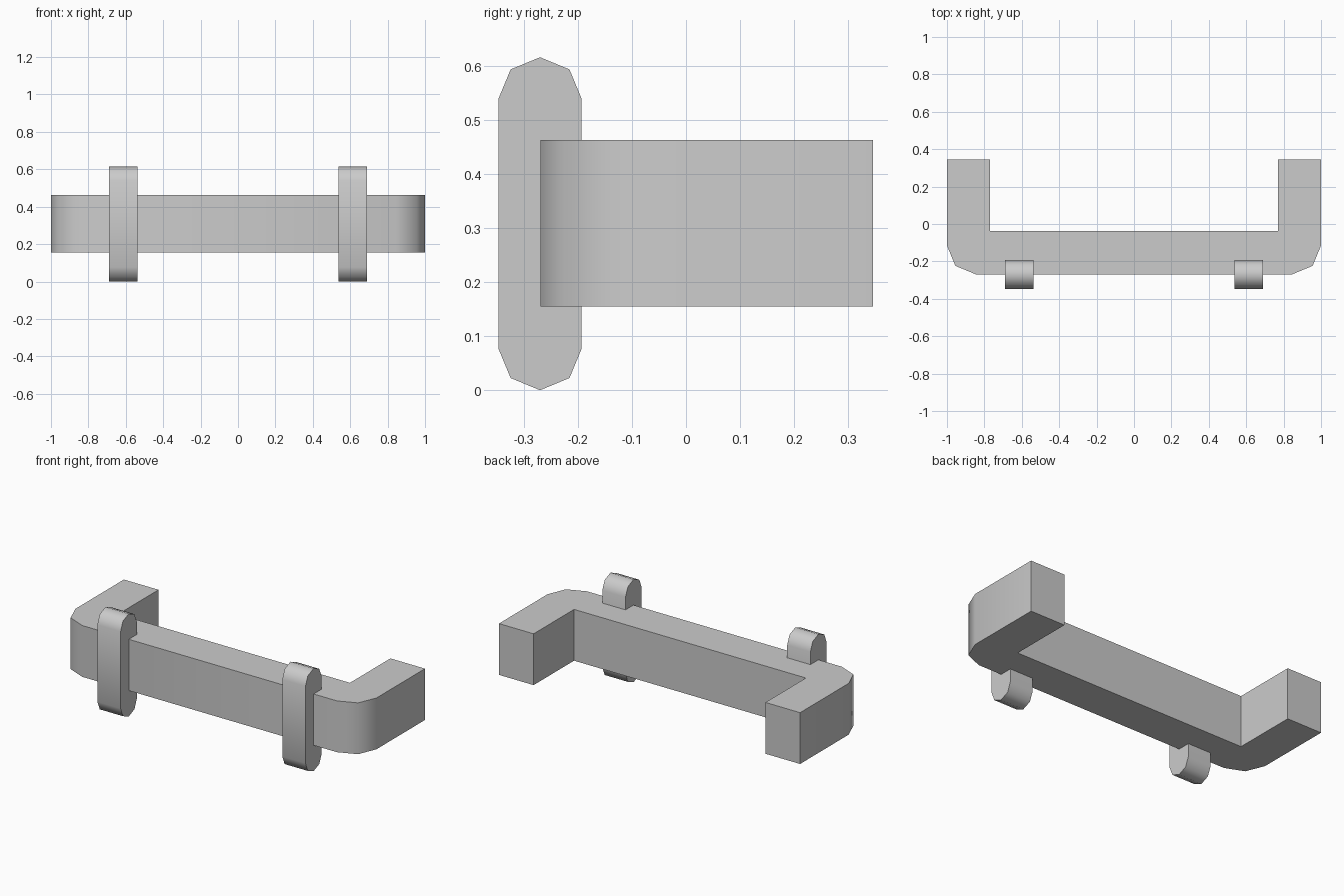
import bpy, bmesh
from math import sin, cos, pi, radians
from mathutils import Vector

if "Cube" in bpy.data.objects:
    bpy.data.objects.remove(bpy.data.objects["Cube"])


def arc(cx, cy, r, start, end, steps):
    """Points along an arc, angles in degrees."""
    return [(cx + r * cos(radians(start + (end - start) * i / steps)),
             cy + r * sin(radians(start + (end - start) * i / steps)))
            for i in range(steps + 1)]


def prism(name, profile, offset):
    """Extrude a closed 3D profile along offset."""
    bm = bmesh.new()
    face = bm.faces.new([bm.verts.new(p) for p in profile])
    ext = bmesh.ops.extrude_face_region(bm, geom=[face], use_keep_orig=True)
    moved = [g for g in ext["geom"] if isinstance(g, bmesh.types.BMVert)]
    bmesh.ops.translate(bm, verts=moved, vec=Vector(offset))
    bmesh.ops.recalc_face_normals(bm, faces=bm.faces)
    mesh = bpy.data.meshes.new(name)
    bm.to_mesh(mesh)
    bm.free()
    obj = bpy.data.objects.new(name, mesh)
    bpy.context.collection.objects.link(obj)
    bpy.ops.object.select_all(action='DESELECT')
    obj.select_set(True)
    bpy.context.view_layer.objects.active = obj
    bpy.ops.object.shade_smooth_by_angle(angle=radians(50))
    return obj


# U-shaped bumper bar with rounded front corners
right = [(0.77, -0.038), (0.77, 0.346), (1.0, 0.346)]
right += arc(0.846, -0.115, 0.154, 0, -90, 2)
outline = right + [(-x, y) for x, y in reversed(right)]
prism("bumper_bar", [(x, y, 0.155) for x, y in outline], (0, 0, 0.308))

# Two upright guards with rounded ends, set into the bar
guard = arc(-0.27, 0.539, 0.077, 0, 180, 4) + arc(-0.27, 0.077, 0.077, 180, 360, 4)
for side, x in (("left", -0.691), ("right", 0.537)):
    prism(side + "_guard", [(x, y, z) for y, z in guard], (0.154, 0, 0))
